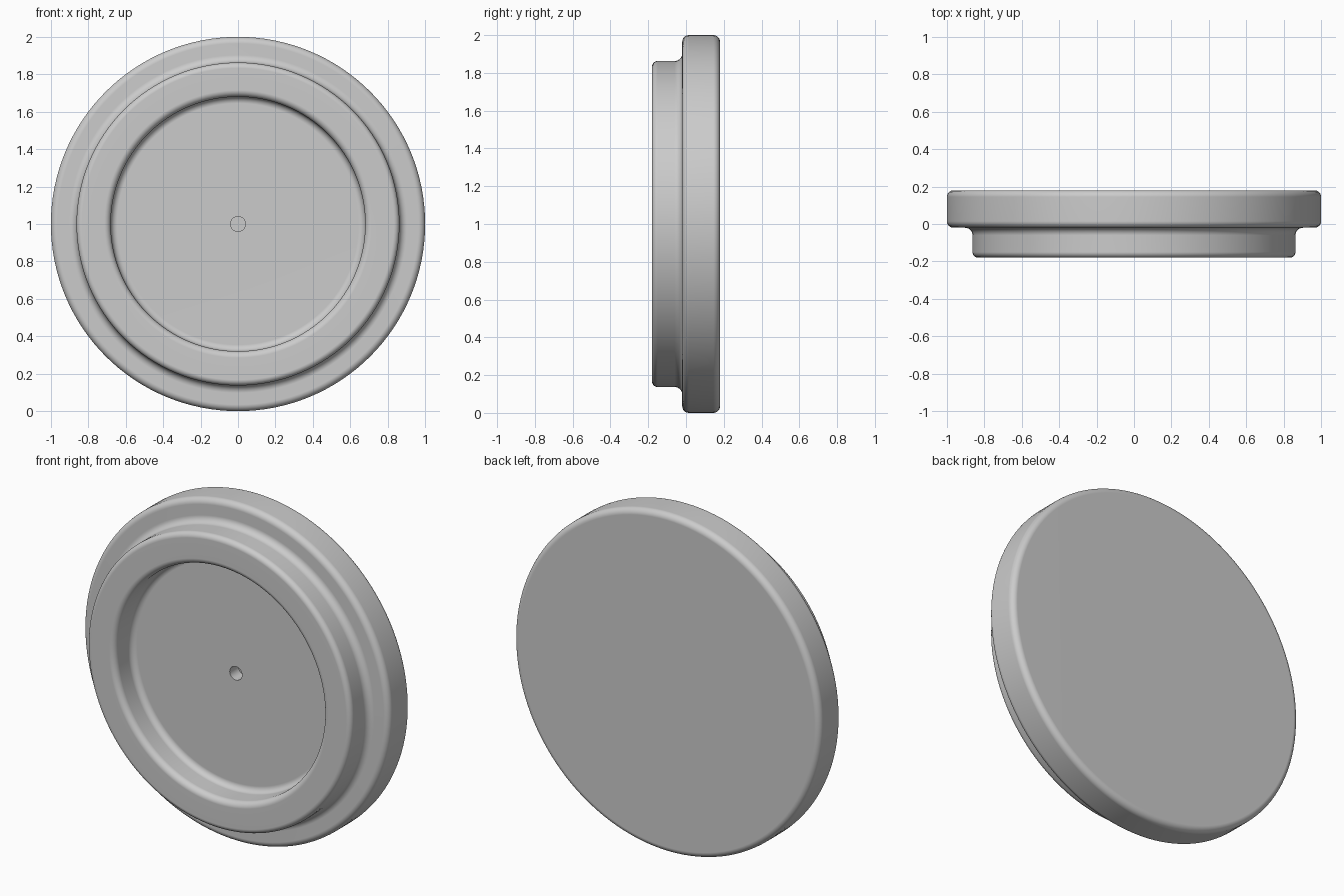
import bpy, bmesh, math
from mathutils import Vector

cube = bpy.data.objects.get("Cube")
if cube:
    bpy.data.objects.remove(cube, do_unlink=True)

# Single flat grey
grey = bpy.data.materials.new("plain grey")
grey.use_nodes = True
color = (0.6, 0.6, 0.6, 1)
grey.diffuse_color = color
grey.node_tree.nodes["Principled BSDF"].inputs["Base Color"].default_value = color


def rounded(corners, steps=6):
    """Turn (radius, depth, fillet) corners into a profile with true arcs."""
    pts = []
    for i, (r, y, f) in enumerate(corners):
        p = Vector((r, y))
        if not f:
            pts.append(p)
            continue
        a = (Vector(corners[i - 1][:2]) - p).normalized()
        b = (Vector(corners[i + 1][:2]) - p).normalized()
        for k in range(steps + 1):
            t = k / steps * math.pi / 2
            pts.append(p + a * f * (1 - math.sin(t)) + b * f * (1 - math.cos(t)))
    return pts


def lathe(name, profile, segments=128):
    """Spin a profile around the front-to-back axis."""
    bm = bmesh.new()
    verts = [bm.verts.new((p.x, p.y, 0)) for p in profile]
    edges = [bm.edges.new(pair) for pair in zip(verts, verts[1:])]
    bmesh.ops.spin(bm, geom=verts + edges, cent=(0, 0, 0), axis=(0, 1, 0),
                   angle=math.tau, steps=segments)
    bmesh.ops.remove_doubles(bm, verts=bm.verts, dist=0.0001)
    bmesh.ops.recalc_face_normals(bm, faces=bm.faces)
    mesh = bpy.data.meshes.new(name)
    bm.to_mesh(mesh)
    bm.free()
    mesh.materials.append(grey)
    obj = bpy.data.objects.new(name, mesh)
    bpy.context.collection.objects.link(obj)
    obj.location.z = 1
    bpy.ops.object.select_all(action="DESELECT")
    obj.select_set(True)
    bpy.context.view_layer.objects.active = obj
    bpy.ops.object.shade_smooth_by_angle(angle=math.radians(35))
    # Keep the large flat faces evenly shaded beside the fillets
    normals = obj.modifiers.new("flat faces", "WEIGHTED_NORMAL")
    normals.keep_sharp = True
    return obj


# Stepped round cap: pin hole, recess floor, raised rim, flange, plain back
lathe("stepped_cap", rounded([
    (0, 0.06, 0),
    (0.04, 0.06, 0),
    (0.04, -0.02, 0),
    (0.68, -0.02, 0.035),
    (0.68, -0.18, 0.035),
    (0.863, -0.18, 0.03),
    (0.863, -0.02, 0.04),
    (1, -0.02, 0.035),
    (1, 0.18, 0.035),
    (0, 0.18, 0),
]))
